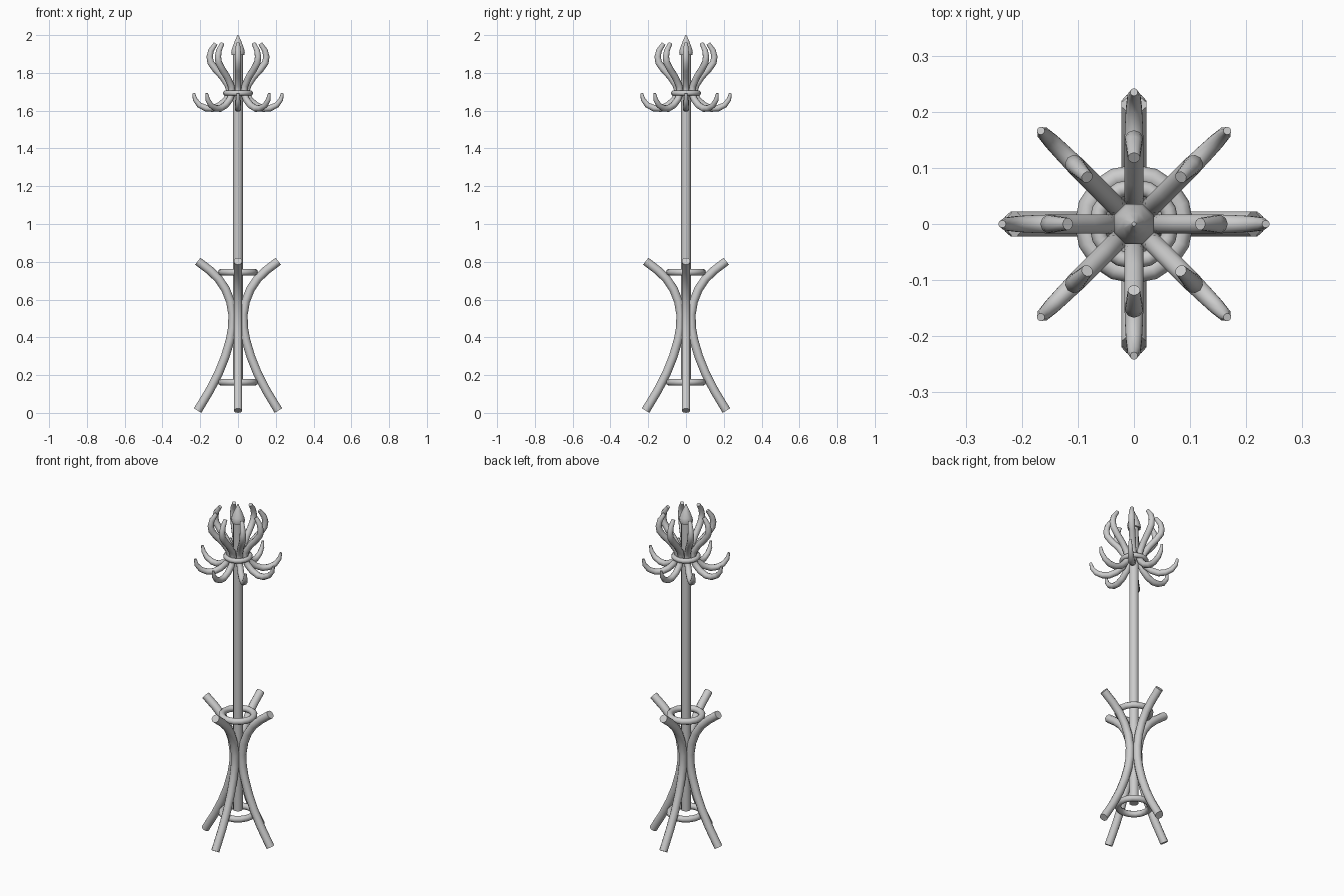
import bpy, bmesh, math
from mathutils import Vector

if "Cube" in bpy.data.objects:
    bpy.data.objects.remove(bpy.data.objects["Cube"])


def finish(name, bm, angle=50):
    bmesh.ops.recalc_face_normals(bm, faces=bm.faces)
    me = bpy.data.meshes.new(name)
    bm.to_mesh(me)
    bm.free()
    ob = bpy.data.objects.new(name, me)
    bpy.context.collection.objects.link(ob)
    bpy.ops.object.select_all(action='DESELECT')
    ob.select_set(True)
    bpy.context.view_layer.objects.active = ob
    bpy.ops.object.shade_smooth_by_angle(angle=math.radians(angle))
    return ob


def tube(name, path, radii, turn, sides=10):
    """Sweep a circle along an (r, z) path standing in the plane at angle turn."""
    bm = bmesh.new()
    out = Vector((math.cos(turn), math.sin(turn), 0))
    side = Vector((-math.sin(turn), math.cos(turn), 0))
    pts = [out * r + Vector((0, 0, z)) for r, z in path]
    rings = []
    for i, p in enumerate(pts):
        t = (pts[min(i + 1, len(pts) - 1)] - pts[max(i - 1, 0)]).normalized()
        n = t.cross(side)
        rings.append([bm.verts.new(p + radii[i] * (
            n * math.cos(2 * math.pi * k / sides) + side * math.sin(2 * math.pi * k / sides)))
            for k in range(sides)])
    for a, b in zip(rings, rings[1:]):
        for k in range(sides):
            m = (k + 1) % sides
            bm.faces.new((a[k], a[m], b[m], b[k]))
    bm.faces.new(rings[0])
    bm.faces.new(rings[-1])
    return finish(name, bm)


def ring(name, z, major, minor):
    bpy.ops.mesh.primitive_torus_add(location=(0, 0, z), major_radius=major, minor_radius=minor,
                                     major_segments=16, minor_segments=10)
    bpy.context.object.name = name
    bpy.ops.object.shade_smooth_by_angle(angle=math.radians(50))


# Central pole
tube("pole", [(0, 0.18), (0, 1.91)], [0.026] * 2, 0, 12)

# Pointed finial
tube("finial", [(0, 1.895), (0, 1.91), (0, 1.93), (0, 1.965), (0, 1.99), (0, 2.0)],
     [0.036, 0.039, 0.034, 0.020, 0.008, 0.004], math.pi / 8, 8)

# Four bent legs flaring at floor and top
leg = [(0.214, 0.012), (0.15, 0.118), (0.103, 0.21), (0.067, 0.30), (0.042, 0.385), (0.030, 0.45),
       (0.028, 0.52), (0.040, 0.59), (0.066, 0.655), (0.103, 0.71), (0.15, 0.755), (0.213, 0.803)]
for i in range(4):
    tube(f"leg_{i + 1}", leg, [0.023] * len(leg), i * math.pi / 2)

# Eight S-shaped double hooks
hook = [(0.235, 1.693), (0.228, 1.66), (0.205, 1.63), (0.17, 1.613), (0.135, 1.611), (0.095, 1.628),
        (0.062, 1.658), (0.043, 1.695), (0.053, 1.735), (0.083, 1.78), (0.120, 1.82), (0.145, 1.855),
        (0.150, 1.885), (0.143, 1.918), (0.118, 1.955)]
hook_r = [0.007, 0.012, 0.015, 0.017] + [0.018] * 8 + [0.017, 0.015, 0.011]
for i in range(8):
    tube(f"hook_{i + 1}", hook, hook_r, i * math.pi / 4)

# Binding rings
ring("hook_ring", 1.693, 0.066, 0.014)
ring("upper_ring", 0.745, 0.088, 0.018)
ring("lower_ring", 0.162, 0.088, 0.018)
